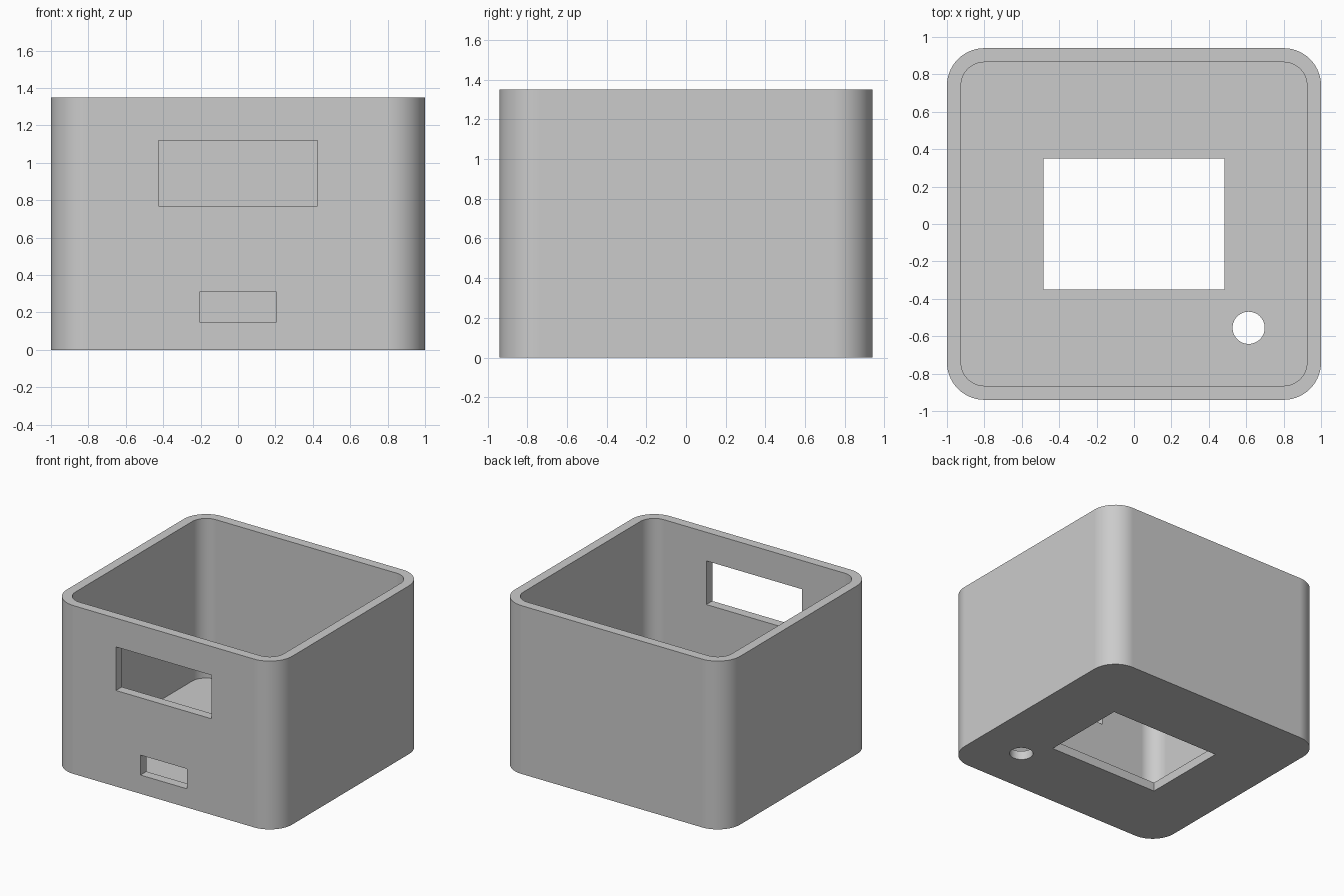
import bpy
import bmesh
import math

default_cube = bpy.data.objects.get("Cube")
if default_cube:
    bpy.data.objects.remove(default_cube, do_unlink=True)

HALF_X, HALF_Y, HEIGHT = 1.0, 0.94, 1.35
WALL, FLOOR, RADIUS = 0.075, 0.07, 0.2

grey = bpy.data.materials.new("plain grey")
grey.use_nodes = True
colour = (0.6, 0.6, 0.6, 1)
grey.diffuse_color = colour
grey.node_tree.nodes["Principled BSDF"].inputs["Base Color"].default_value = colour


def prism(name, outline, bottom, top):
    """Extrude a flat outline upward into a solid."""
    bm = bmesh.new()
    face = bm.faces.new([bm.verts.new((x, y, bottom)) for x, y in outline])
    extruded = bmesh.ops.extrude_face_region(bm, geom=[face])["geom"]
    verts = [v for v in extruded if isinstance(v, bmesh.types.BMVert)]
    bmesh.ops.translate(bm, verts=verts, vec=(0, 0, top - bottom))
    bmesh.ops.recalc_face_normals(bm, faces=bm.faces)
    mesh = bpy.data.meshes.new(name)
    bm.to_mesh(mesh)
    bm.free()
    mesh.materials.append(grey)
    obj = bpy.data.objects.new(name, mesh)
    bpy.context.collection.objects.link(obj)
    return obj


def rounded_rect(hx, hy, radius, steps=14):
    points = []
    for corner, (sx, sy) in enumerate([(1, 1), (-1, 1), (-1, -1), (1, -1)]):
        for i in range(steps + 1):
            a = math.pi / 2 * (corner + i / steps)
            points.append((sx * (hx - radius) + radius * math.cos(a),
                           sy * (hy - radius) + radius * math.sin(a)))
    return points


def rect(x0, x1, y0, y1):
    return [(x0, y0), (x1, y0), (x1, y1), (x0, y1)]


def circle(cx, cy, radius, steps=48):
    angles = [math.tau * i / steps for i in range(steps)]
    return [(cx + radius * math.cos(a), cy + radius * math.sin(a)) for a in angles]


# Outer shell
box = prism("enclosure_box", rounded_rect(HALF_X, HALF_Y, RADIUS), 0, HEIGHT)

# Cavity, front openings and floor openings
front = (-HALF_Y - 0.1, -HALF_Y + WALL + 0.1)
cutters = [
    prism("cavity_cutter",
          rounded_rect(HALF_X - WALL, HALF_Y - WALL, RADIUS - WALL), FLOOR, HEIGHT + 0.2),
    prism("front_window_cutter", rect(-0.425, 0.425, *front), 0.77, 1.12),
    prism("front_slot_cutter", rect(-0.207, 0.207, *front), 0.15, 0.31),
    prism("floor_window_cutter", rect(-0.485, 0.485, -0.35, 0.35), -0.1, FLOOR + 0.1),
    prism("floor_hole_cutter", circle(0.613, -0.555, 0.086), -0.1, FLOOR + 0.1),
]

bpy.ops.object.select_all(action="DESELECT")
bpy.context.view_layer.objects.active = box
box.select_set(True)
for cutter in cutters:
    cutter.hide_render = True
    cut = box.modifiers.new(cutter.name, "BOOLEAN")
    cut.operation = "DIFFERENCE"
    cut.solver = "EXACT"
    cut.object = cutter
    bpy.ops.object.modifier_apply(modifier=cut.name)
    bpy.data.objects.remove(cutter, do_unlink=True)

# Smooth rounded corners, crisp rims and openings
bpy.ops.object.shade_smooth_by_angle(angle=math.radians(30))
weighted = box.modifiers.new("flat walls", "WEIGHTED_NORMAL")
weighted.keep_sharp = True
